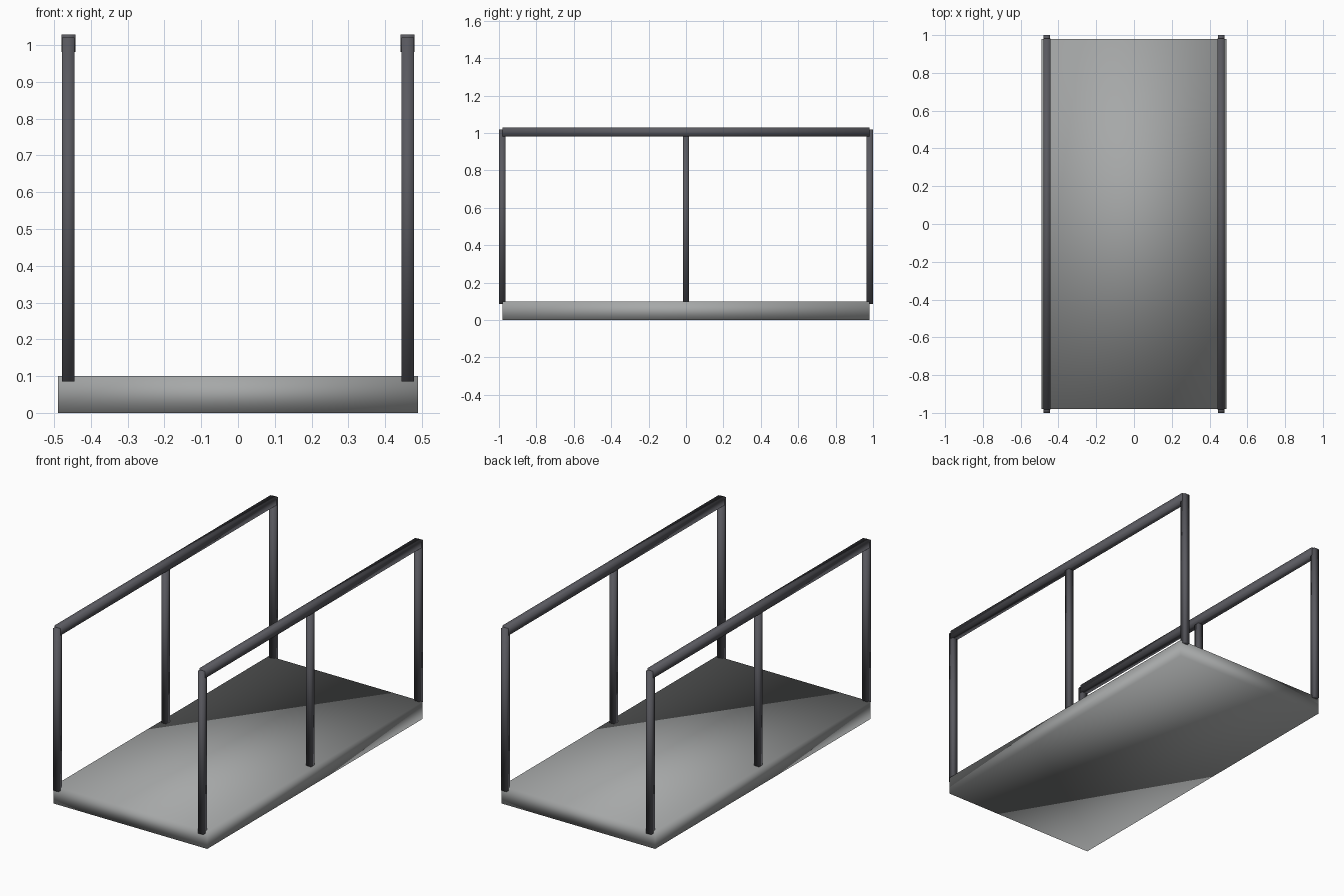
import bpy

if "Cube" in bpy.data.objects:
    bpy.data.objects.remove(bpy.data.objects["Cube"])


def material(name, color):
    mat = bpy.data.materials.new(name)
    mat.diffuse_color = color
    mat.use_nodes = True
    mat.node_tree.nodes["Principled BSDF"].inputs["Base Color"].default_value = mat.diffuse_color
    return mat


deck_grey = material("deck_grey", (0.38, 0.39, 0.39, 1))
rail_grey = material("rail_grey", (0.10, 0.10, 0.115, 1))


def box(name, lo, hi, mat):
    """Smooth-shaded box spanning two opposite corners."""
    bpy.ops.mesh.primitive_cube_add(
        size=1, location=[(a + b) / 2 for a, b in zip(lo, hi)])
    ob = bpy.context.object
    ob.name = name
    ob.scale = [b - a for a, b in zip(lo, hi)]
    bpy.ops.object.transform_apply(location=False, rotation=False, scale=True)
    ob.data.materials.append(mat)
    bpy.ops.object.shade_smooth()
    return ob


# Walkway slab
box("deck", (-0.49, -0.98, 0), (0.49, 0.98, 0.1), deck_grey)

# Handrail on each side: top rail, two end posts, one middle post
for side, s in (("left", -1), ("right", 1)):
    x = s * 0.461
    box(side + "_top_rail", (x - 0.019, -0.982, 0.981), (x + 0.019, 0.982, 1.029), rail_grey)
    for end, y in (("front", -0.983), ("back", 0.983)):
        box(f"{side}_{end}_post", (x - 0.017, y - 0.017, 0.086),
            (x + 0.017, y + 0.017, 1.02), rail_grey)
    box(side + "_middle_post", (x - 0.016, -0.016, 0.098),
        (x + 0.016, 0.016, 0.99), rail_grey)
